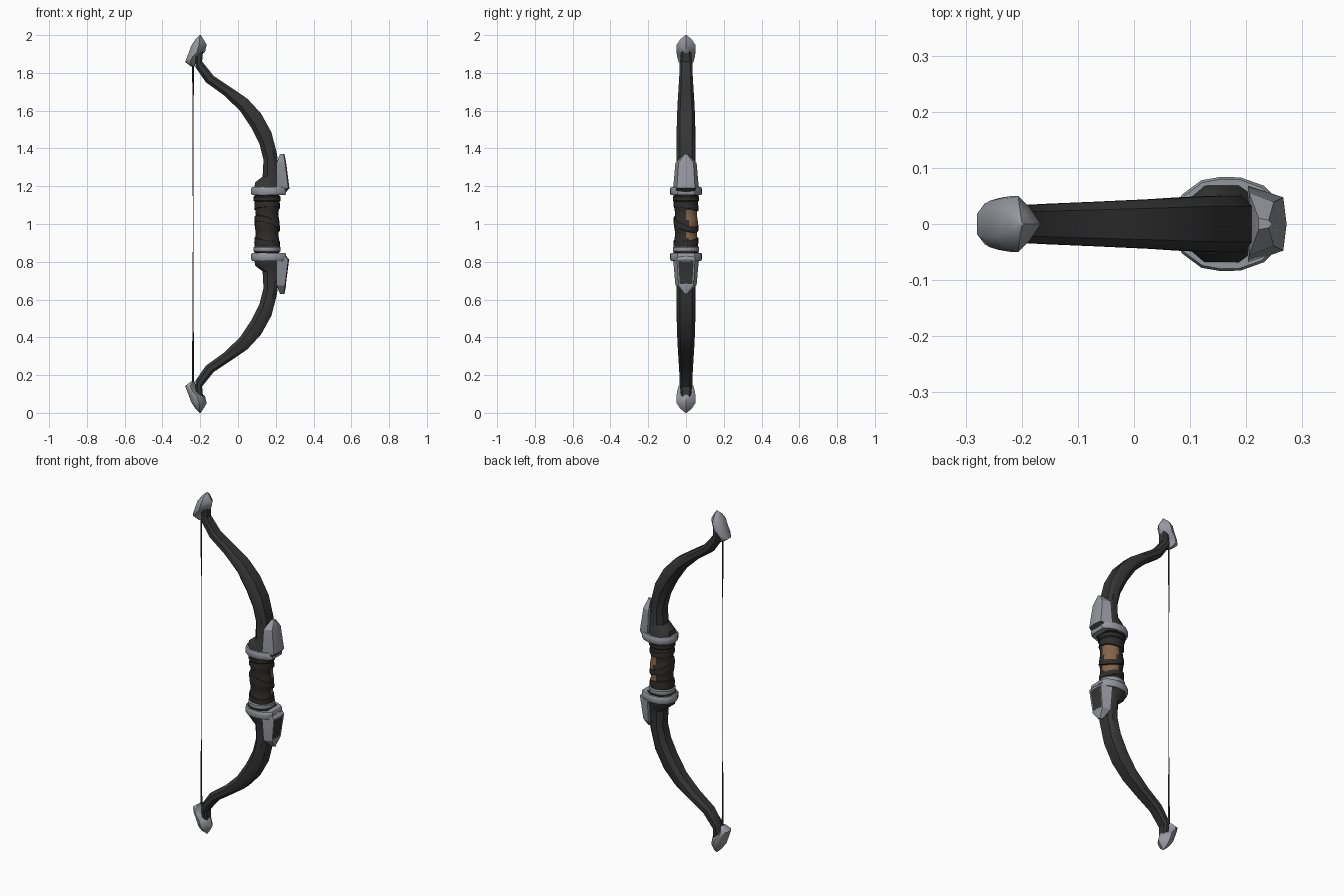
import bpy, bmesh, math
from mathutils import Vector

if "Cube" in bpy.data.objects:
    bpy.data.objects.remove(bpy.data.objects["Cube"])


def material(name, rgb):
    m = bpy.data.materials.new(name)
    m.diffuse_color = (*rgb, 1)
    m.use_nodes = True
    m.node_tree.nodes["Principled BSDF"].inputs["Base Color"].default_value = m.diffuse_color
    return m


STEEL = material("steel_grey", (0.30, 0.31, 0.34))
WOOD = material("dark_wood", (0.036, 0.036, 0.036))
LEATHER = material("dark_leather", (0.028, 0.026, 0.024))
BROWN = material("brown_core", (0.23, 0.13, 0.065))


def loft(name, rings, mats, low=False, rule=None, angle=35):
    """Skin closed rings; low=True mirrors the part about z = 1."""
    bm = bmesh.new()
    rows = [[bm.verts.new((x, y, 2 - z if low else z)) for x, y, z in r] for r in rings]
    n = len(rows[0])
    for a, b in zip(rows, rows[1:]):
        for i in range(n):
            j = (i + 1) % n
            bm.faces.new((a[i], a[j], b[j], b[i]))
    bm.faces.new(rows[0])
    bm.faces.new(rows[-1])
    bmesh.ops.recalc_face_normals(bm, faces=bm.faces)
    bm.normal_update()
    if rule:
        rule(bm)
    me = bpy.data.meshes.new(name)
    bm.to_mesh(me)
    bm.free()
    for m in mats:
        me.materials.append(m)
    ob = bpy.data.objects.new(name, me)
    bpy.context.collection.objects.link(ob)
    bpy.ops.object.select_all(action='DESELECT')
    ob.select_set(True)
    bpy.context.view_layer.objects.active = ob
    bpy.ops.object.shade_smooth_by_angle(angle=math.radians(angle))
    return ob


def limb_ring(ox, oz, ix, iz, hw):
    """Chamfered rectangle between the outer and inner edge of the limb."""
    o, i = Vector((ox, 0, oz)), Vector((ix, 0, iz))
    pts = [(0, .65), (.25, 1), (.7, 1), (1, .5), (1, -.5), (.7, -1), (.25, -1), (0, -.65)]
    return [tuple(o.lerp(i, t) + Vector((0, s * hw, 0))) for t, s in pts]


def tip_ring(l, r, hw, z, dz):
    """Shield-shaped section, pointed to +x; dz raises the +x side."""
    pts = [(0, -.45), (.25, -.9), (.5, -1), (.75, -.6), (1, 0),
           (.75, .6), (.5, 1), (.25, .9), (0, .45)]
    return [(l + (r - l) * t, s * hw, z + dz * t) for t, s in pts]


def plate_ring(z, ix, ox, hw):
    return [(ix, -hw, z), (ox, -hw * .7, z), (ox + .006, 0, z), (ox, hw * .7, z), (ix, hw, z)]


def round_ring(cx, rx, ry, z, n=16, tilt=0.0, ph=0.0):
    return [(cx + rx * math.cos(a), ry * math.sin(a), z + tilt * math.cos(a - ph))
            for a in (2 * math.pi * k / n for k in range(n))]


LIMB = [(-.185, 1.92, -.225, 1.91, .025), (-.19, 1.86, -.225, 1.83, .033),
        (-.13, 1.785, -.17, 1.75, .036), (-.04, 1.725, -.075, 1.682, .040),
        (.05, 1.663, .01, 1.60, .044), (.122, 1.585, .07, 1.51, .048),
        (.177, 1.485, .115, 1.42, .050), (.207, 1.37, .135, 1.34, .050),
        (.215, 1.27, .13, 1.25, .050), (.22, 1.235, .092, 1.222, .056),
        (.22, 1.19, .085, 1.19, .070), (.22, 1.15, .085, 1.15, .070)]
TIP = [(-.203, -.197, .003, 2.0, 0), (-.225, -.183, .030, 1.978, 0),
       (-.247, -.166, .050, 1.945, .005), (-.262, -.175, .050, 1.905, .005),
       (-.272, -.212, .046, 1.878, .01), (-.28, -.225, .040, 1.858, 0),
       (-.25, -.228, .020, 1.835, 0)]
PLATE = [(1.155, .20, .237, .070), (1.19, .203, .266, .068),
         (1.325, .205, .249, .056), (1.37, .222, .240, .010)]
COLLAR = [(.07, .02), (.085, .052), (.12, .078), (.155, .084), (.19, .083), (.232, .068), (.255, .045)]
COLLAR = COLLAR + [(x, -y) for x, y in reversed(COLLAR)]


def upper_plate_rule(bm):
    # dark underside strip
    for f in bm.faces:
        f.material_index = int(f.normal.x > .3 and f.calc_center_median().z < 1.18)


def lower_plate_rule(bm):
    # dark inset panel on the outer face
    front = [f for f in bm.faces if f.normal.x > .8 and .68 < f.calc_center_median().z < .80]
    bmesh.ops.inset_region(bm, faces=front, thickness=.009, depth=-.002)
    for f in front:
        f.material_index = 1


for side, low in (("upper", False), ("lower", True)):
    loft(side + "_limb", [limb_ring(*s) for s in LIMB], [WOOD], low, angle=40)
    loft(side + "_tip_cap", [tip_ring(*s) for s in TIP], [STEEL], low, angle=45)
    loft(side + "_guard_plate", [plate_ring(*s) for s in PLATE], [STEEL, WOOD], low,
         lower_plate_rule if low else upper_plate_rule, angle=25)
    # collar band, slightly bevelled by narrower end rings
    rows = [(1.153, .95), (1.16, 1), (1.188, 1), (1.195, .95)]
    loft(side + "_collar", [[(.16 + (x - .16) * s, y * s, z) for x, y in COLLAR] for z, s in rows],
         [STEEL], low)
    # ring between collar and grip
    rows = [(1.118, .93), (1.124, 1), (1.143, 1), (1.149, .93)]
    loft(side + "_grip_ring", [round_ring(.154, .072 * s, .070 * s, z) for z, s in rows],
         [STEEL if low else LEATHER], low)
    loft(side + "_neck", [round_ring(.154, .064, .064, z) for z in (1.11, 1.16)], [LEATHER], low)


def grip_rule(bm):
    # bare brown patch on the outer back side, in two lobes
    for f in bm.faces:
        c = f.calc_center_median()
        a = math.degrees(math.atan2(c.y, c.x - .154))
        h = abs(c.z - 1.0)
        wide = 48 if .025 < h < .075 else 30
        f.material_index = int(h < .092 and abs(a - 42) < wide)


# grip core with an uneven outline
N = 25
rows = []
for k in range(N):
    z = .875 + .25 * k / (N - 1)
    r = .061 + .003 * math.cos((z - 1) * 60)
    rows.append(round_ring(.154, r + .002, r, z, 24))
loft("grip", rows, [LEATHER, BROWN], rule=grip_rule, angle=60)

# tilted leather straps over the grip
for i, (z, tilt, ph) in enumerate([(.905, .012, 2.5), (1.0, .03, 3.9), (1.095, .012, 5.0)]):
    rows = [round_ring(.154, r, r - .002, z + d, 24, tilt, ph)
            for d, r in ((-.017, .060), (-.014, .068), (.014, .067), (.017, .060))]
    loft("grip_strap_%d" % (i + 1), rows, [LEATHER], angle=50)

# bowstring, thinner toward the middle
loft("bowstring", [round_ring(-.238, r, r, z, 6) for z, r in
                   ((.15, .006), (.35, .0045), (.6, .002), (1, .0013),
                    (1.4, .002), (1.65, .0035), (1.86, .005))], [LEATHER], angle=70)
